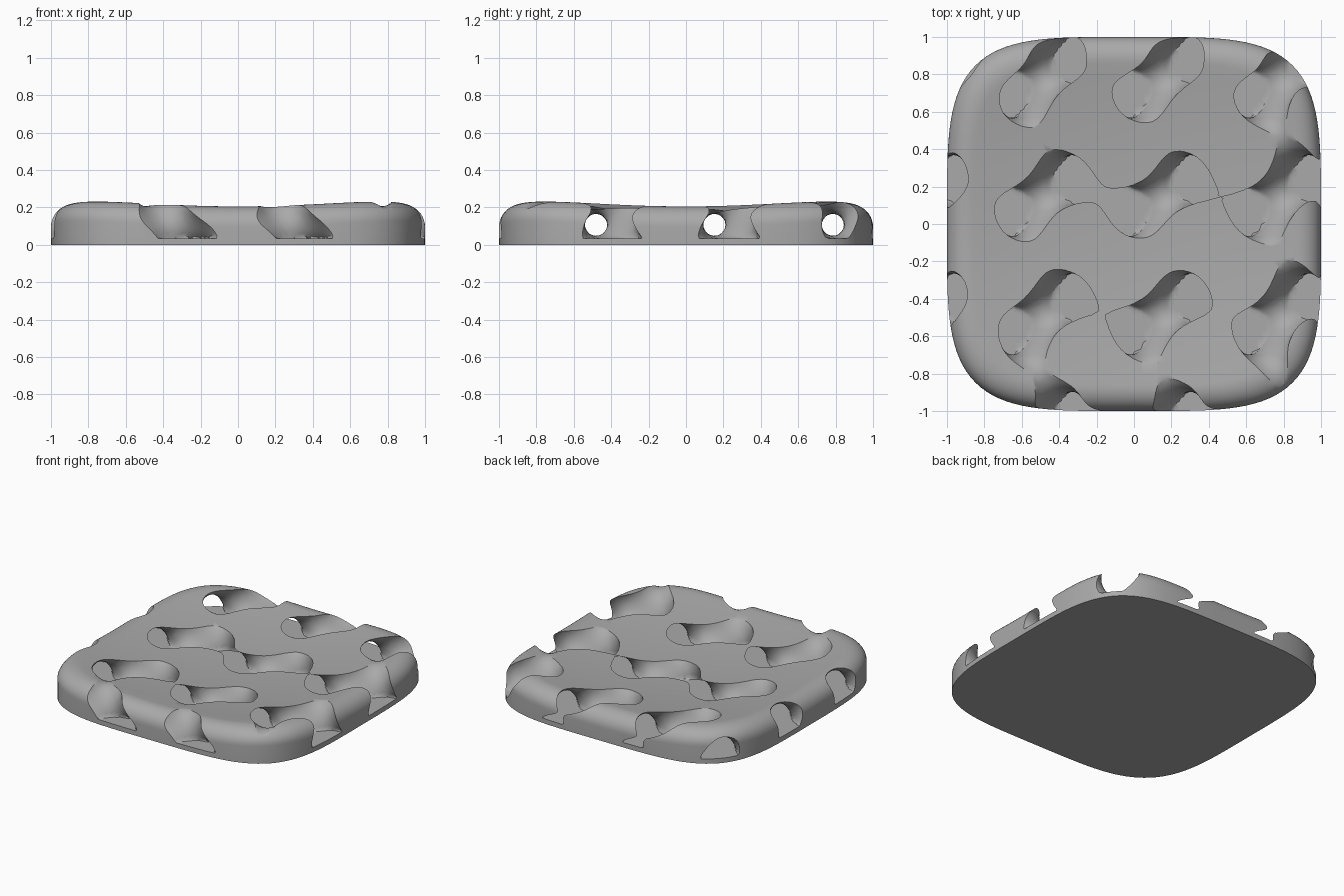
import bpy, bmesh, math

if "Cube" in bpy.data.objects:
    bpy.data.objects.remove(bpy.data.objects["Cube"])

# Shared sizes
POWER = 4.2                      # squircle exponent of the outline
SEGMENTS = 192
PERIOD = 0.633                   # spacing of the wave channels
K = 2 * math.pi / PERIOD
LEVEL = 0.28                     # channel thickness threshold
FLOOR = 0.035                    # flat floor of the channels

grey = bpy.data.materials.new("grey")
grey.diffuse_color = (0.40, 0.40, 0.40, 1)
grey.use_nodes = True
grey.node_tree.nodes["Principled BSDF"].inputs["Base Color"].default_value = grey.diffuse_color


def make_object(name, mesh):
    ob = bpy.data.objects.new(name, mesh)
    bpy.context.collection.objects.link(ob)
    mesh.materials.append(grey)
    return ob


def make_dish():
    """Squircle slab with a shallow bowl on top and a rounded upper rim."""
    bm = bmesh.new()
    inner, fillet, drop = 0.86, 0.14, 0.13
    rings = [(inner * i / 14, 0.0) for i in range(1, 15)]
    for i in range(1, 13):
        a = math.pi / 2 * i / 12
        rings.append((inner + fillet * math.sin(a), drop * (1 - math.cos(a))))

    def ring(rho, fall, flat=False):
        verts = []
        for j in range(SEGMENTS):
            a = 2 * math.pi * j / SEGMENTS
            c, s = math.cos(a), math.sin(a)
            r = rho * (abs(c) ** POWER + abs(s) ** POWER) ** (-1 / POWER)
            z = 0 if flat else 0.148 + 0.076 * r * r - fall
            verts.append(bm.verts.new((r * c, r * s, z)))
        return verts

    loops = [ring(*p) for p in rings] + [ring(1, 0, True)]
    centre = bm.verts.new((0, 0, 0.148))
    for j in range(SEGMENTS):
        n = (j + 1) % SEGMENTS
        bm.faces.new((centre, loops[0][j], loops[0][n]))
        for a, b in zip(loops, loops[1:]):
            bm.faces.new((a[j], b[j], b[n], a[n]))
    bm.faces.new(loops[-1][::-1])
    bmesh.ops.recalc_face_normals(bm, faces=bm.faces)
    mesh = bpy.data.meshes.new("dish")
    bm.to_mesh(mesh)
    bm.free()
    return make_object("dish", mesh)


def wave(x, y, z):
    """Gyroid field, positive inside the channels."""
    p, u, w = K * (x - 0.142), K * (y - 0.152), K * (z - 0.107)
    return (math.cos(u) * math.cos(w) + math.cos(p) * math.sin(w)
            + math.sin(p) * math.sin(u) - LEVEL)


def make_channels():
    """Closed surface around the channels, one vertex per crossed grid cell."""
    step, nx, nz = 0.0243, 90, 12
    half = step * (nx - 1) / 2
    size = (nx, nx, nz)

    def place(i, j, k):
        return (-half + i * step, -half + j * step, FLOOR + (k - 1) * step)

    field = {}
    for i in range(nx):
        for j in range(nx):
            for k in range(nz):
                edge = any(q in (0, m - 1) for q, m in zip((i, j, k), size))
                field[i, j, k] = -1e4 if edge else wave(*place(i, j, k))

    # Collect crossings on grid edges and share them with the four cells around
    sums, quads = {}, []
    for (i, j, k), f0 in field.items():
        for axis in range(3):
            other = [i, j, k]
            other[axis] += 1
            f1 = field.get(tuple(other))
            if f1 is None or (f0 > 0) == (f1 > 0):
                continue
            t = f0 / (f0 - f1)
            pos = list(place(i, j, k))
            pos[axis] += t * step
            b, c = (axis + 1) % 3, (axis + 2) % 3
            cells = []
            for db, dc in ((0, 0), (-1, 0), (-1, -1), (0, -1)):
                cell = [i, j, k]
                cell[b] += db
                cell[c] += dc
                cell = tuple(cell)
                cells.append(cell)
                s = sums.setdefault(cell, [0, 0, 0, 0])
                for q in range(3):
                    s[q] += pos[q]
                s[3] += 1
            quads.append(cells if f0 > 0 else cells[::-1])
    index = {cell: n for n, cell in enumerate(sums)}
    verts = [(s[0] / s[3], s[1] / s[3], s[2] / s[3]) for s in sums.values()]
    mesh = bpy.data.meshes.new("channel_cutter")
    mesh.from_pydata(verts, [], [[index[c] for c in q] for q in quads])
    mesh.update()
    return make_object("channel_cutter", mesh)


dish = make_dish()
cutter = make_channels()

# Carve the channels out of the dish
cut = dish.modifiers.new("carve", 'BOOLEAN')
cut.operation = 'DIFFERENCE'
cut.solver = 'EXACT'
cut.object = cutter
bpy.context.view_layer.objects.active = dish
dish.select_set(True)
cutter.select_set(False)
bpy.ops.object.modifier_apply(modifier=cut.name)
bpy.data.objects.remove(cutter)

# Smooth surfaces with crisp cut edges
bpy.ops.object.shade_smooth_by_angle(angle=math.radians(35))
